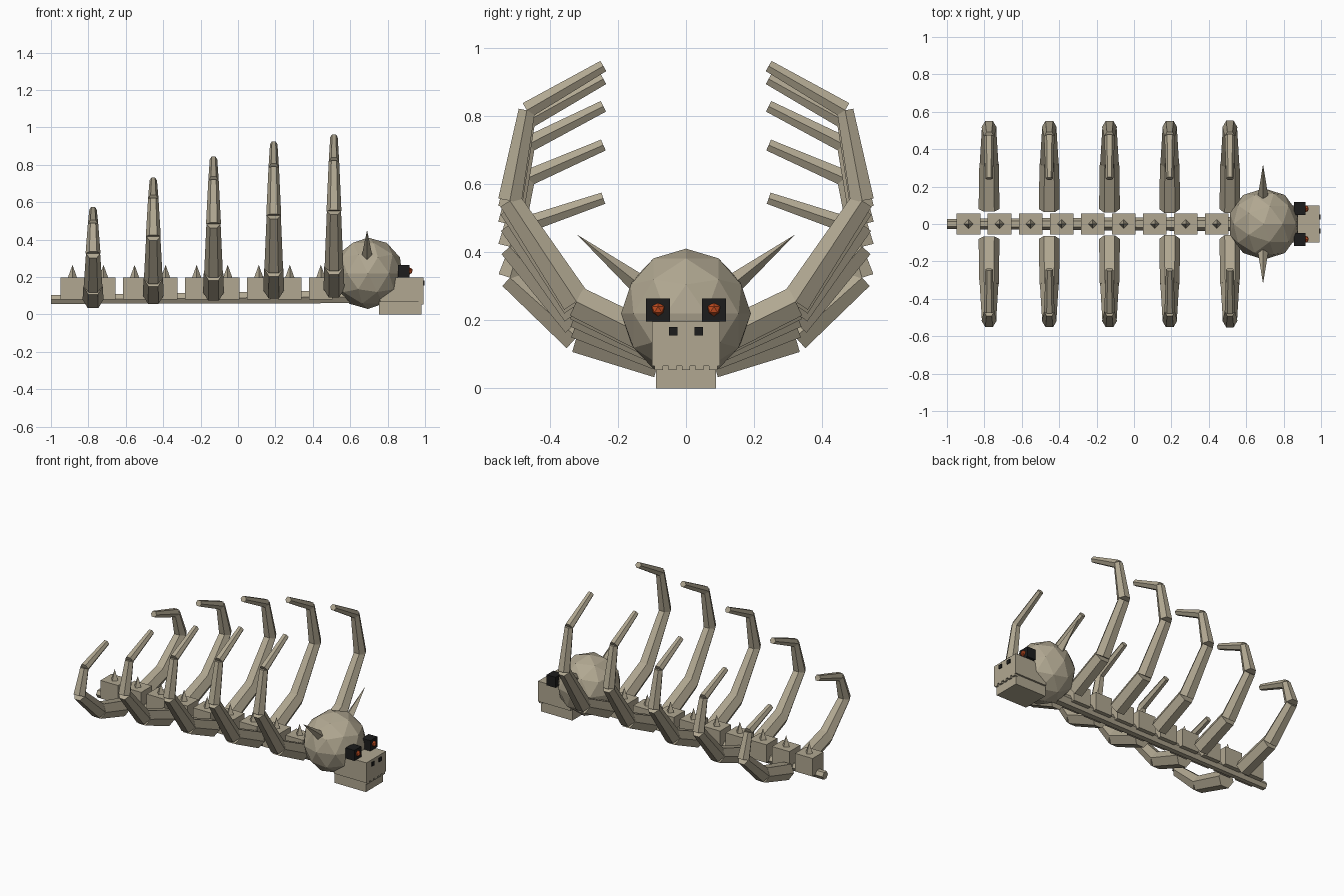
import bpy, bmesh
from mathutils import Matrix, Vector

if "Cube" in bpy.data.objects:
    bpy.data.objects.remove(bpy.data.objects["Cube"], do_unlink=True)


def material(name, rgb):
    m = bpy.data.materials.new(name)
    m.use_nodes = True
    m.diffuse_color = (*rgb, 1)
    m.node_tree.nodes["Principled BSDF"].inputs["Base Color"].default_value = (*rgb, 1)
    return m


BONE = material("bone", (0.44, 0.39, 0.285))
BLACK = material("socket_black", (0.012, 0.012, 0.012))
EMBER = material("ember_orange", (0.55, 0.075, 0.015))


def finish(name, bm, mat):
    bmesh.ops.recalc_face_normals(bm, faces=bm.faces)
    mesh = bpy.data.meshes.new(name)
    bm.to_mesh(mesh)
    bm.free()
    mesh.materials.append(mat)
    bpy.context.collection.objects.link(bpy.data.objects.new(name, mesh))


def add_box(bm, lo, hi):
    lo, hi = Vector(lo), Vector(hi)
    m = Matrix.Translation((lo + hi) / 2) @ Matrix.Diagonal((*(hi - lo), 1))
    bmesh.ops.create_cube(bm, size=1, matrix=m)


def add_taper(bm, a, b, r1, r2, sides, side_axis):
    # Tapered prism from a to b with a corner pointing along side_axis
    a, b = Vector(a), Vector(b)
    z = (b - a).normalized()
    x = Vector(side_axis).cross(z).normalized()
    y = z.cross(x)
    m = Matrix((x, y, z)).transposed().to_4x4()
    m.translation = (a + b) / 2
    bmesh.ops.create_cone(bm, cap_ends=True, segments=sides, radius1=r1,
                          radius2=r2, depth=(b - a).length, matrix=m)


def box(name, lo, hi, mat=BONE):
    bm = bmesh.new()
    add_box(bm, lo, hi)
    finish(name, bm, mat)


def taper(name, a, b, r1, r2, sides, side_axis=(1, 0, 0), mat=BONE):
    bm = bmesh.new()
    add_taper(bm, a, b, r1, r2, sides, side_axis)
    finish(name, bm, mat)


def ball(name, center, radius, level, mat):
    bm = bmesh.new()
    bmesh.ops.create_icosphere(bm, subdivisions=level, radius=radius,
                               matrix=Matrix.Translation(center))
    finish(name, bm, mat)


# Spine rod with vertebrae and their spikes
taper("spine_rod", (-1, 0, 0.08), (0.7, 0, 0.095), 0.027, 0.04, 6, (0, 1, 0))
for i in range(9):
    x = -0.885 + 0.166 * i
    box(f"vertebra_{i + 1}", (x - 0.063, -0.056, 0.08), (x + 0.063, 0.056, 0.197))
    taper(f"vertebra_spike_{i + 1}", (x, 0, 0.19), (x, 0, 0.265), 0.027, 0, 4)

# Ribs: one bent path, lower toward the tail, mirrored to both sides
PATH = [(0.08, 0.135), (0.322, 0.255), (0.518, 0.552), (0.468, 0.818), (0.243, 0.948)]
RADII = [(0.056, 0.052), (0.05, 0.038), (0.04, 0.028), (0.028, 0.02)]
for i, scale in enumerate((0.59, 0.755, 0.875, 0.96, 1)):
    x = -0.775 + 0.322 * i
    for side, s in (("left", 1), ("right", -1)):
        bm = bmesh.new()
        pts = [(x, s * y, z * scale) for y, z in PATH]
        for a, b, (r1, r2) in zip(pts, pts[1:], RADII):
            add_taper(bm, a, b, r1, r2, 6, (1, 0, 0))
        finish(f"rib_{i + 1}_{side}", bm, BONE)

# Skull and jaws
ball("skull", (0.695, 0, 0.22), 0.191, 2, BONE)
box("upper_jaw", (0.76, -0.1, 0.066), (0.992, 0.1, 0.197))
box("lower_jaw", (0.755, -0.088, 0), (0.98, 0.088, 0.07))

# Teeth along the front of the upper jaw
bm = bmesh.new()
for i in range(5):
    y = -0.08 + 0.04 * i
    add_box(bm, (0.965, y - 0.012, 0.054), (0.992, y + 0.012, 0.07))
finish("teeth", bm, BONE)

# Paired horns, eyes and nostrils
for side, s in (("left", 1), ("right", -1)):
    taper(f"horn_{side}", (0.69, s * 0.13, 0.3), (0.69, s * 0.32, 0.452), 0.031, 0, 4)
    ys = sorted((s * 0.047, s * 0.118))
    box(f"eye_socket_{side}", (0.855, ys[0], 0.197), (0.918, ys[1], 0.265), BLACK)
    ball(f"eye_{side}", (0.915, s * 0.082, 0.232), 0.021, 1, EMBER)
    ys = sorted((s * 0.025, s * 0.05))
    box(f"nostril_{side}", (0.99, ys[0], 0.156), (0.998, ys[1], 0.181), BLACK)
